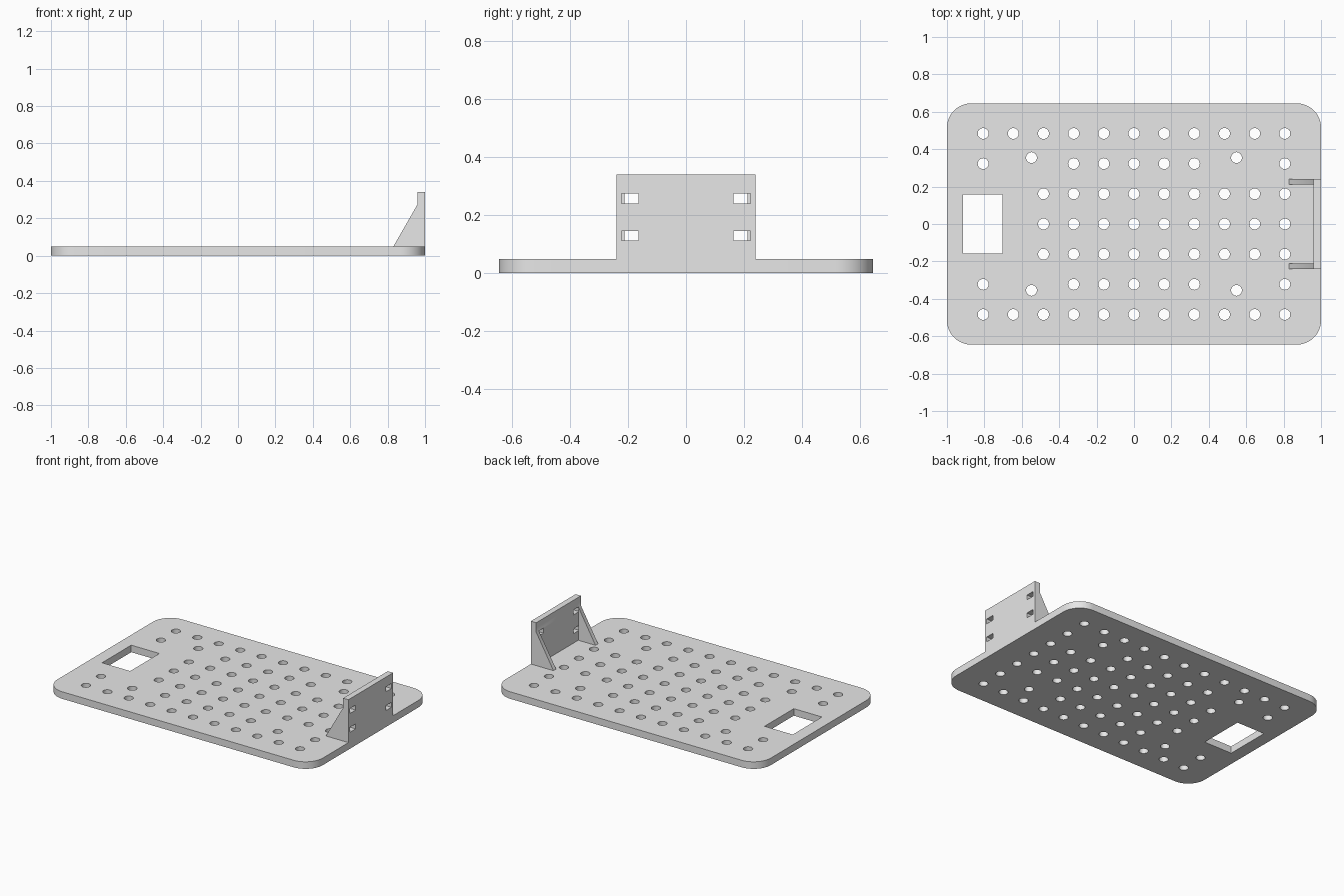
import bpy, bmesh, math

if "Cube" in bpy.data.objects:
    bpy.data.objects.remove(bpy.data.objects["Cube"], do_unlink=True)

gray = bpy.data.materials.new("light_gray")
gray.use_nodes = True
gray.diffuse_color = (0.8, 0.8, 0.8, 1)
gray.node_tree.nodes["Principled BSDF"].inputs["Base Color"].default_value = (0.8, 0.8, 0.8, 1)

HALF_Y = 0.645      # half depth of the plate
THICK = 0.048       # plate thickness
PITCH = 0.1613      # hole spacing
WALL_X = 0.96       # inner face of the upright wall
WALL_Y = 0.24       # half width of the upright wall
TOP = 0.34


def add_prism(bm, points, axis, start, end):
    """Extrude a closed profile along z, or an (x, z) profile along y."""
    def place(p, d):
        return (p[0], p[1], d) if axis == "z" else (p[0], d, p[1])
    low = [bm.verts.new(place(p, start)) for p in points]
    high = [bm.verts.new(place(p, end)) for p in points]
    bm.faces.new(low)
    bm.faces.new(high)
    n = len(points)
    for i in range(n):
        j = (i + 1) % n
        bm.faces.new((low[i], low[j], high[j], high[i]))


def rect(x0, x1, y0, y1):
    return [(x0, y0), (x1, y0), (x1, y1), (x0, y1)]


def circle(x, y, r, sides=32):
    return [(x + r * math.cos(math.tau * i / sides),
             y + r * math.sin(math.tau * i / sides)) for i in range(sides)]


def make_object(name, prisms):
    bm = bmesh.new()
    for prism in prisms:
        add_prism(bm, *prism)
    bmesh.ops.recalc_face_normals(bm, faces=bm.faces[:])
    mesh = bpy.data.meshes.new(name)
    bm.to_mesh(mesh)
    bm.free()
    mesh.materials.append(gray)
    obj = bpy.data.objects.new(name, mesh)
    bpy.context.collection.objects.link(obj)
    return obj


def combine(target, tool, operation):
    """Apply a boolean and remove the used-up tool object."""
    mod = target.modifiers.new(operation.lower(), "BOOLEAN")
    mod.operation = operation
    mod.solver = "EXACT"
    mod.object = tool
    bpy.context.view_layer.objects.active = target
    bpy.ops.object.modifier_apply(modifier=mod.name)
    bpy.data.objects.remove(tool, do_unlink=True)


# Base plate with rounded corners
radius, steps = 0.13, 12
outline = []
for k, (sx, sy) in enumerate([(1, 1), (-1, 1), (-1, -1), (1, -1)]):
    for i in range(steps + 1):
        a = math.pi / 2 * (k + i / steps)
        outline.append((sx * (1 - radius) + radius * math.cos(a),
                        sy * (HALF_Y - radius) + radius * math.sin(a)))
plate = make_object("base_plate", [(outline, "z", 0, THICK)])

# Grid of holes, the four offset mounting holes and the rectangular window
columns = {3: range(-5, 6), 2: [-5, -2, -1, 0, 1, 2, 5], 1: range(-3, 6), 0: range(-3, 6)}
centers = [(c * PITCH, r * PITCH) for r in range(-3, 4) for c in columns[abs(r)]]
centers += [(sx * 0.548, sy * 0.355) for sx in (-1, 1) for sy in (-1, 1)]
cuts = [(circle(x, y, 0.029), "z", -0.1, 0.1) for x, y in centers]
cuts.append((rect(-0.914, -0.702, -0.157, 0.157), "z", -0.1, 0.1))
combine(plate, make_object("plate_cutter", cuts), "DIFFERENCE")

# Upright wall with four slots
wall = make_object("upright_wall", [(rect(WALL_X, 1, 0, TOP), "y", -WALL_Y, WALL_Y)])
slots = []
for side in (-1, 1):
    for z in (0.129, 0.257):
        slots.append((rect(0.9, 1.1, z - 0.017, z + 0.017), "y", side * 0.163, side * 0.222))
combine(wall, make_object("slot_cutter", slots), "DIFFERENCE")

# Triangular gussets behind the wall
profile = [(0.83, THICK), (0.83, 0.02), (WALL_X, 0.02), (WALL_X, 0.275)]
gussets = make_object("gussets", [(profile, "y", s * 0.212, s * WALL_Y) for s in (-1, 1)])

# Join everything into one solid
combine(wall, gussets, "UNION")
combine(plate, wall, "UNION")
plate.name = "mounting_plate"

bpy.ops.object.select_all(action="DESELECT")
plate.select_set(True)
bpy.context.view_layer.objects.active = plate
bpy.ops.object.shade_smooth_by_angle(angle=math.radians(30))
